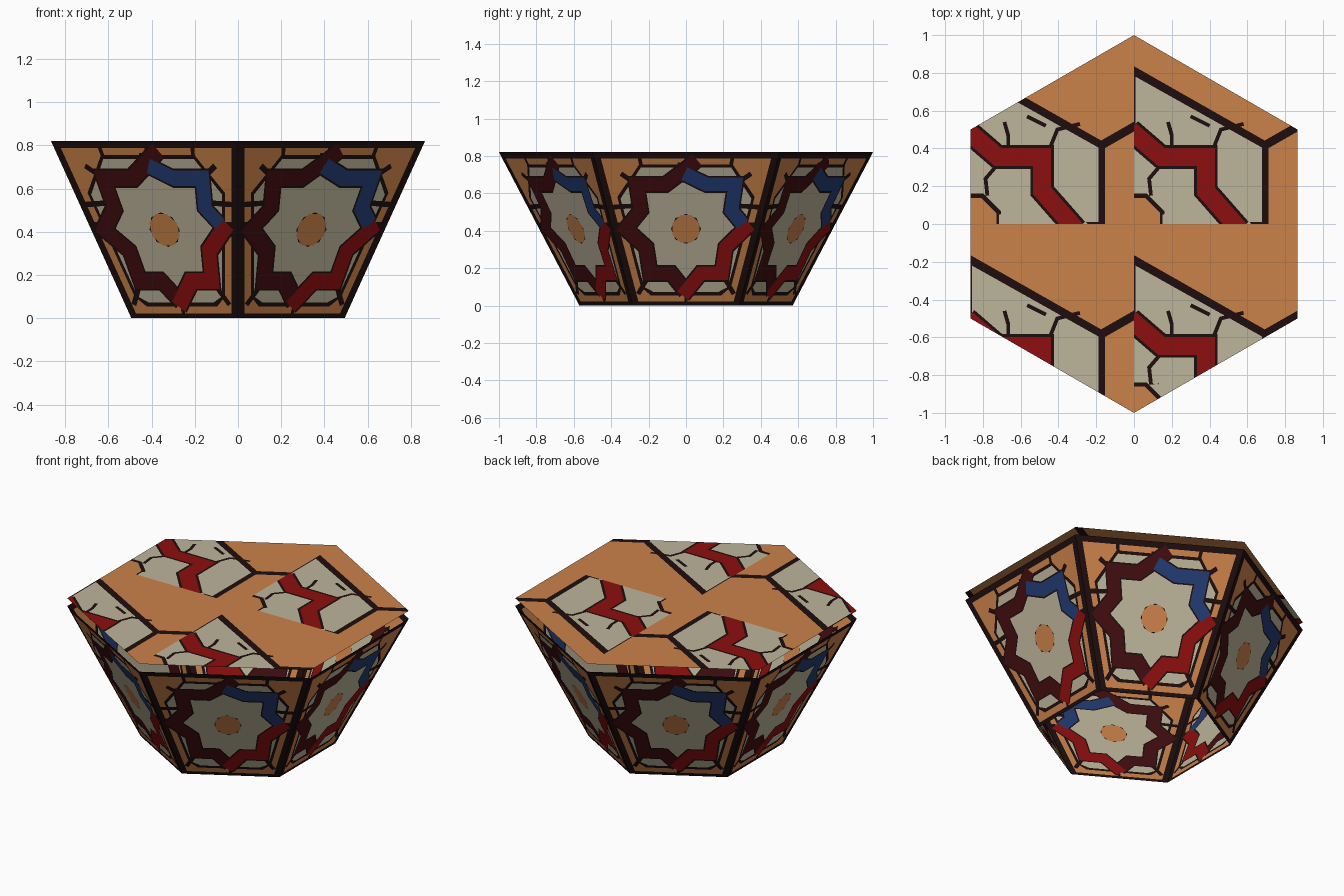
import bpy, bmesh, math

if "Cube" in bpy.data.objects:
    bpy.data.objects.remove(bpy.data.objects["Cube"])

# ---------- colours ----------
COLOURS = {
    "near_black": (0.013, 0.004, 0.004), "orange": (0.60, 0.225, 0.068),
    "beige": (0.51, 0.46, 0.325), "maroon": (0.055, 0.004, 0.005),
    "red": (0.27, 0.0045, 0.0045), "blue": (0.017, 0.045, 0.175),
}
NAMES = list(COLOURS)
MATS = []
for name, c in COLOURS.items():
    m = bpy.data.materials.new(name)
    m.diffuse_color = (*c, 1)
    m.use_nodes = True
    m.node_tree.nodes["Principled BSDF"].inputs["Base Color"].default_value = m.diffuse_color
    MATS.append(m)
DARK, ORANGE, BEIGE, MAROON, RED, BLUE = range(6)

# ---------- flat inlay: convex shapes cut into a list of (polygon, colour) ----------
def area(p):
    return 0.5 * sum(p[i - 1][0] * p[i][1] - p[i][0] * p[i - 1][1] for i in range(len(p)))

def split(poly, a, b):
    """Cut a polygon by the line a-b into its left and right parts."""
    side = [(b[0] - a[0]) * (p[1] - a[1]) - (b[1] - a[1]) * (p[0] - a[0]) for p in poly]
    left, right = [], []
    for i, p in enumerate(poly):
        q, s, t = poly[i - 1], side[i - 1], side[i]
        if s * t < 0:
            k = s / (s - t)
            x = (q[0] + (p[0] - q[0]) * k, q[1] + (p[1] - q[1]) * k)
            left.append(x)
            right.append(x)
        if t >= 0:
            left.append(p)
        if t <= 0:
            right.append(p)
    ok = lambda g: g if len(g) > 2 and area(g) > 1e-7 else None
    return ok(left), ok(right)

def cut(poly, shape):
    """Return the part of poly inside the convex shape and the parts outside."""
    outside = []
    for i in range(len(shape)):
        poly, out = split(poly, shape[i - 1], shape[i])
        if out:
            outside.append(out)
        if not poly:
            break
    return poly, outside

def fill(pieces, shape, colour):
    if area(shape) < 0:
        shape = shape[::-1]
    result = []
    for poly, old in pieces:
        inside, outside = cut(poly, shape)
        if inside:
            result.append((inside, colour))
            result += [(o, old) for o in outside]
        else:
            result.append((poly, old))
    pieces[:] = result

def stroke(pieces, path, width, colour):
    """Mitred band along a path."""
    h, rims = width / 2, []
    unit = lambda a, b: ((b[0] - a[0]) / math.dist(a, b), (b[1] - a[1]) / math.dist(a, b))
    for i, p in enumerate(path):
        d1 = unit(path[max(i - 1, 0)], path[max(i, 1)])
        d2 = unit(path[min(i, len(path) - 2)], path[min(i + 1, len(path) - 1)])
        k = h / (1 + d1[0] * d2[0] + d1[1] * d2[1])
        nx, ny = -(d1[1] + d2[1]) * k, (d1[0] + d2[0]) * k
        rims.append(((p[0] + nx, p[1] + ny), (p[0] - nx, p[1] - ny)))
    for (a, b), (c, d) in zip(rims, rims[1:]):
        fill(pieces, [a, b, d, c], colour)

def ngon(cx, cy, r, n, turn):
    return [(cx + r * math.cos(turn + math.tau * i / n), cy + r * math.sin(turn + math.tau * i / n))
            for i in range(n)]

def make_mesh(name, pieces, place):
    bm = bmesh.new()
    for poly, colour in pieces:
        f = bm.faces.new([bm.verts.new(place(*p)) for p in poly])
        f.material_index = colour
    bmesh.ops.remove_doubles(bm, verts=bm.verts, dist=1e-5)
    me = bpy.data.meshes.new(name)
    bm.to_mesh(me)
    bm.free()
    for m in MATS:
        me.materials.append(m)
    return me

def add(name, me):
    ob = bpy.data.objects.new(name, me)
    bpy.context.collection.objects.link(ob)
    return ob

# ---------- sloping wall panel ----------
H, CAP_Z, LOW, TOP = 0.82, 0.87, 0.285, 0.5
half = lambda z: LOW + (TOP - LOW) * z / H
def trapezoid(z0, z1, inset):
    a, b = half(z0) - inset, half(z1) - inset
    return [(-a, z0), (a, z0), (b, z1), (-b, z1)]
def star(s, t):
    z = 0.41 + 0.41 * t
    return (s * half(z), z)

wall = [(trapezoid(0, H, 0), DARK)]
fill(wall, trapezoid(0.022, 0.787, 0.036), ORANGE)
# inner field with chamfered corners, dark rim then beige
for g, colour in ((0.0, DARK), (0.017, BEIGE)):
    e = lambda z: half(z) - 0.07 - g
    right = [(e(0.055) - 0.04, 0.055 + g), (e(0.1), 0.1), (e(0.58), 0.58 - g / 2),
             (0.25 - g / 2, 0.755 - g)]
    fill(wall, right + [(-x, z) for x, z in right[::-1]], colour)
# dark joints in the frame and between the outer tiles
for m in (-1, 1):
    stroke(wall, [(m * 0.24, 0.745), (m * 0.25, 0.8)], 0.02, DARK)
    stroke(wall, [star(m * 0.66, 0.3), star(m * 0.97, 0.28)], 0.025, DARK)
    stroke(wall, [star(m * 0.55, 0.55), star(m * 0.74, 0.72)], 0.025, DARK)
    stroke(wall, [star(m * 0.55, -0.55), star(m * 0.85, -0.85)], 0.025, DARK)
    stroke(wall, [star(m * 0.78, 0), star(m * 0.97, 0)], 0.07, DARK)
    stroke(wall, [(0, 0.41 + m * 0.32), (0, 0.41 + m * 0.355)], 0.09, DARK)
    stroke(wall, [(0, 0.41 + m * 0.3), (0, 0.41 + m * 0.4)], 0.018, DARK)
# eight-pointed star band: maroon half, blue and red quarters
A, N, T = 0.58, 0.24, 0.82
left = [(0.12, 0.9), (0, T - 0.04), (-N, A), (-A, A), (-A, N), (-T, 0), (-A, -N), (-A, -A), (-N, -A), (0, -T)]
blue = [(-0.02, 0.72), (N, A), (A, A), (A, N), (0.76, 0.06)]
red = [(0.86, 0.06), (0.8, 0), (A, -N), (A, -A), (N, -A), (-0.06, -0.87)]
bands = [([star(*p) for p in path], c) for path, c in ((left, MAROON), (red, RED), (blue, BLUE))]
for path, _ in bands:
    stroke(wall, path, 0.09, DARK)
for path, c in bands:
    stroke(wall, path, 0.073, c)
# centre boss
fill(wall, ngon(0, 0.41, 0.08, 8, 0), DARK)
fill(wall, ngon(0, 0.41, 0.079, 8, math.pi / 8), ORANGE)

APO = math.sqrt(3) / 2
def on_wall(x, z):
    return (APO * (LOW + (TOP - LOW) * z / H) * 2, x, z)
wall_mesh = make_mesh("wall_panel", wall, on_wall)
for i in range(6):
    add(f"wall_panel_{i + 1}", wall_mesh).rotation_euler.z = i * math.pi / 3

# ---------- hexagonal lid, one tile repeated four times ----------
tile = [([(0, 0), (APO, 0), (APO, 1), (0, 1)], ORANGE)]
stroke(tile, [(0.69, 0.415), (0.9, 0.535)], 0.045, DARK)
fill(tile, [(0, 0), (0.713, 0), (0.713, 0.43), (0, 0.835)], DARK)
fill(tile, [(0.008, 0.01), (0.677, 0.01), (0.677, 0.405), (0.008, 0.78)], BEIGE)
fill(tile, [(0, 0), (0.62, 0), (0.4, 0.3), (0, 0.4)], BEIGE)
# thin dark joints
for path in ([(0.42, 0.4), (0.46, 0.5), (0.58, 0.53)], [(0.18, 0.54), (0.2, 0.47), (0.2, 0.41)],
             [(0.3, 0.57), (0.4, 0.52)], [(0.09, 0.15), (0.08, 0.24), (0.14, 0.31)]):
    stroke(tile, path, 0.02, DARK)
# zigzag red band with dark edges
band = [(-0.02, 0.497), (0.145, 0.355), (0.38, 0.355), (0.38, 0.175), (0.56, -0.03)]
stroke(tile, band, 0.125, DARK)
stroke(tile, band, 0.095, RED)
# quarter boss at the tile corner
fill(tile, ngon(0, 0, 0.175, 8, math.pi / 8), DARK)
fill(tile, ngon(0, 0, 0.15, 8, math.pi / 8), ORANGE)
fill(tile, [(0.15, -0.01), (0.2, -0.01), (0.2, 0.06), (0.15, 0.05)], BEIGE)

hexagon = ngon(0, 0, 1, 6, math.pi / 6)
lid = []
for dx in (-APO, 0):
    for dy in (-1, 0):
        for poly, c in tile:
            inside, _ = cut([(x + dx, y + dy) for x, y in poly], hexagon)
            if inside:
                lid.append((inside, c))
add("lid", make_mesh("lid", lid, lambda x, y: (x, y, CAP_Z)))
